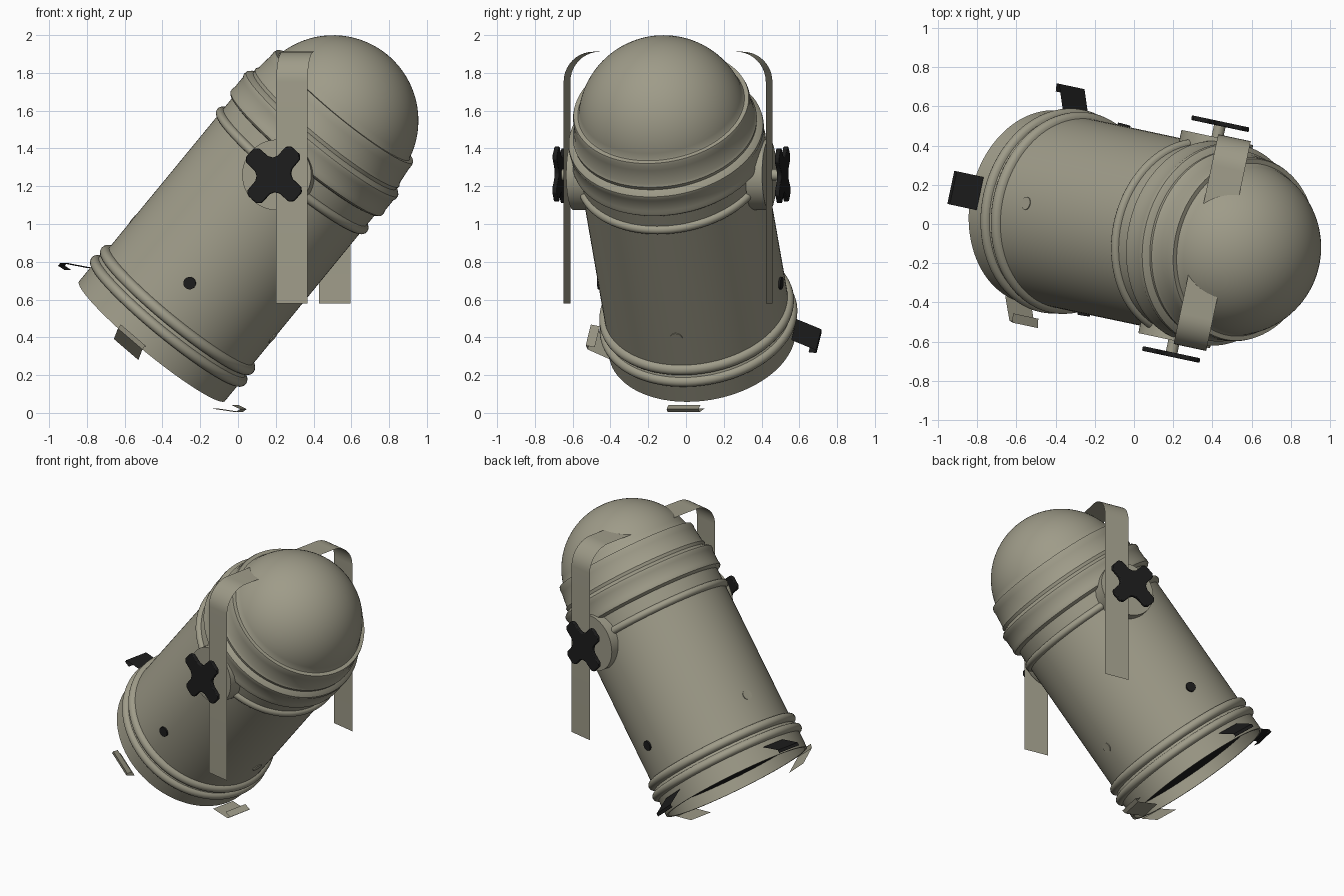
import bpy, bmesh
from math import sin, cos, pi, radians
from mathutils import Matrix

if "Cube" in bpy.data.objects:
    bpy.data.objects.remove(bpy.data.objects["Cube"])


def material(name, rgb):
    m = bpy.data.materials.new(name)
    m.use_nodes = True
    m.diffuse_color = (*rgb, 1)
    bsdf = m.node_tree.nodes["Principled BSDF"]
    bsdf.inputs["Base Color"].default_value = (*rgb, 1)
    bsdf.inputs["Roughness"].default_value = 0.6
    return m


BEIGE = material("warm_grey_paint", (0.345, 0.33, 0.25))
BLACK = material("black_plastic", (0.012, 0.012, 0.012))

# Placement frames: tilted can (z along its axis) and level yoke
YAW = Matrix.Rotation(radians(-12), 4, 'Z')
CAN = Matrix.Translation((-0.455, 0.085, 0.38)) @ YAW @ Matrix.Rotation(radians(40), 4, 'Y')
PIVOT = Matrix.Translation((0.315, -0.077, 1.26)) @ YAW
YOKE = Matrix.Translation((0.399, -0.095, 0)) @ YAW


def finish(name, bm, frame, mat):
    bmesh.ops.recalc_face_normals(bm, faces=bm.faces)
    me = bpy.data.meshes.new(name)
    bm.to_mesh(me)
    bm.free()
    me.transform(frame)
    me.materials.append(mat)
    ob = bpy.data.objects.new(name, me)
    bpy.context.collection.objects.link(ob)
    bpy.ops.object.select_all(action='DESELECT')
    ob.select_set(True)
    bpy.context.view_layer.objects.active = ob
    bpy.ops.object.shade_smooth_by_angle(angle=radians(35))
    return ob


def lathe(name, profile, frame, mat, steps=72):
    bm = bmesh.new()
    vs = [bm.verts.new((r, 0, t)) for r, t in profile]
    es = [bm.edges.new(p) for p in zip(vs, vs[1:])]
    bmesh.ops.spin(bm, geom=vs + es, cent=(0, 0, 0), axis=(0, 0, 1),
                   angle=2 * pi, steps=steps)
    bmesh.ops.remove_doubles(bm, verts=bm.verts, dist=0.0005)
    return finish(name, bm, frame, mat)


def prism(name, outline, depth, frame, mat):
    """Closed outline in xy, extruded along z, centred."""
    bm = bmesh.new()
    f = bm.faces.new([bm.verts.new((x, y, -depth / 2)) for x, y in outline])
    ext = bmesh.ops.extrude_face_region(bm, geom=[f])["geom"]
    bmesh.ops.translate(bm, vec=(0, 0, depth),
                        verts=[v for v in ext if isinstance(v, bmesh.types.BMVert)])
    return finish(name, bm, frame, mat)


def disc(name, radius, low, high, frame, mat, steps=32):
    return lathe(name, [(0, low), (radius, low), (radius, high), (0, high)],
                 frame, mat, steps)


def strip(name, path, width, thick, frame, mat):
    """Bent sheet: path in yz, width along x."""
    bm = bmesh.new()
    rows = [[bm.verts.new((s * width / 2, y, z)) for s in (-1, 1)] for y, z in path]
    for a, b in zip(rows, rows[1:]):
        bm.faces.new((a[0], a[1], b[1], b[0]))
    bmesh.ops.solidify(bm, geom=bm.faces[:], thickness=thick)
    return finish(name, bm, frame, mat)


def bead(t, r, h):
    return [(r + h * sin(pi * i / 8), t - h * cos(pi * i / 8)) for i in range(9)]


# Can: open rim, rolled beads, cap collar and domed end
profile = [(0.485, 0.1), (0.485, 0), (0.5, 0)]
profile += bead(0.14, 0.5, 0.028) + bead(0.215, 0.49, 0.03)
profile += bead(1.18, 0.489, 0.024)
profile += [(0.489, 1.285), (0.508, 1.29), (0.518, 1.3), (0.519, 1.315),
            (0.515, 1.33), (0.515, 1.4), (0.521, 1.415), (0.519, 1.432),
            (0.505, 1.445), (0.488, 1.455), (0.492, 1.475), (0.483, 1.49),
            (0.473, 1.575), (0.473, 1.605), (0.468, 1.62), (0.445, 1.62)]
profile += [(0.452 * cos(a), 1.524 + 0.452 * sin(a))
            for a in (radians(13 + 77 * i / 18) for i in range(19))]
lathe("can_body", profile, CAN, BEIGE, 96)
disc("lens", 0.486, 0.078, 0.09, CAN, BLACK, 96)

# Screw heads and filter clips at the four quarters of the can
clip_low = [(0.485, -0.058), (0.603, 0.015), (0.61, 0.042), (0.563, 0.03)]
clip_high = [(0.508, 0.08), (0.632, 0.01), (0.632, -0.01), (0.59, -0.004)]
quarters = [("under", -90, BEIGE, -90, BEIGE), ("rear", 0, BLACK, -4.5, BLACK),
            ("upper", 90, BEIGE, 90, BLACK), ("front", 180, BLACK, 184.5, BEIGE)]
for side, deg, screw_mat, screw_deg, clip_mat in quarters:
    out = (CAN @ Matrix.Rotation(radians(screw_deg), 4, 'Z')
           @ Matrix.Translation((0, 0, 0.433)) @ Matrix.Rotation(radians(-90), 4, 'X'))
    disc(side + "_screw", 0.033, 0.47, 0.5 if screw_mat is BLACK else 0.494,
         out, screw_mat, 20)
    strip(side + "_filter_clip", clip_high if clip_mat is BLACK else clip_low,
          0.173, 0.008, CAN @ Matrix.Rotation(radians(deg), 4, 'Z'), clip_mat)

# Yoke: one U-shaped strap with rounded corners
HALF, TOP, RAD = 0.547, 1.912, 0.16
arc = [(HALF - RAD + RAD * cos(a), TOP - RAD + RAD * sin(a))
       for a in (pi / 2 * i / 10 for i in range(11))]
half_path = [(HALF, 0.58)] + arc
strip("yoke_strap", half_path + [(-y, z) for y, z in reversed(half_path)],
      0.17, 0.015, YOKE, BEIGE)

# Cross-shaped knob outline: rounded arm tips with hollows between
knob = []
for k in range(4):
    for r, deg in ((0.092, -45), (0.104, -30), (0.142, -21), (0.163, -18), (0.177, -10),
                   (0.177, 10), (0.163, 18), (0.142, 21), (0.104, 30)):
        a = radians(48 + 90 * k + deg)
        knob.append((r * cos(a), r * sin(a)))

# Pivot boss, bolt and knob on each side
for side, deg in (("front", 90), ("rear", -90)):
    out = PIVOT @ Matrix.Rotation(radians(deg), 4, 'X')
    disc(side + "_pivot_boss", 0.187, 0.44, 0.53, out, BEIGE, 48)
    disc(side + "_pivot_bolt", 0.03, 0.5, 0.6, out, BEIGE, 20)
    ob = prism(side + "_knob", knob, 0.024, out @ Matrix.Translation((0, 0, 0.602)), BLACK)
    bev = ob.modifiers.new("soft_edge", 'BEVEL')
    bev.width = 0.005
    bev.segments = 2
